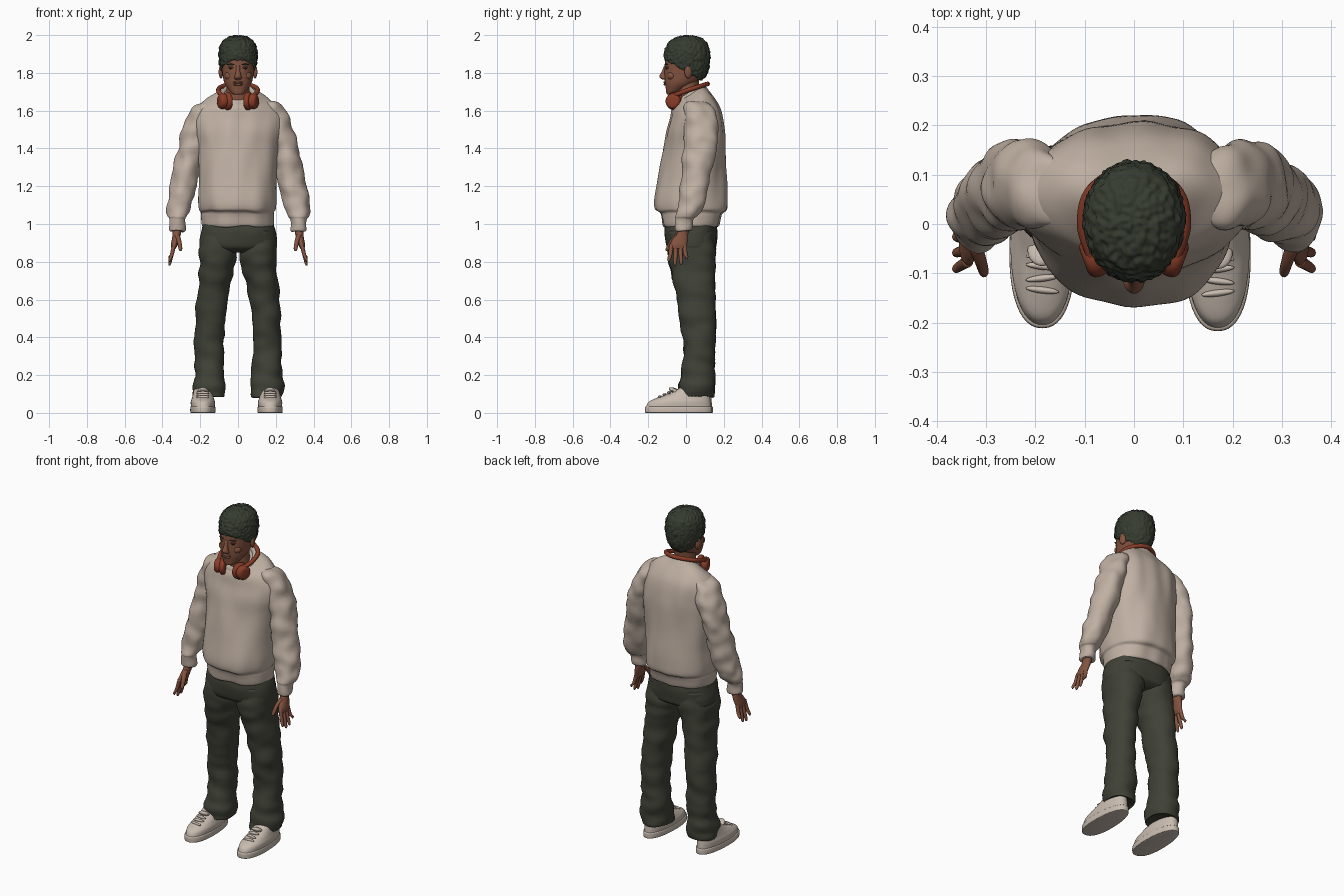
import bpy, bmesh, math
from mathutils import Vector, Matrix, noise

cube = bpy.data.objects.get("Cube")
if cube:
    bpy.data.objects.remove(cube)


def material(name, red, green, blue):
    mat = bpy.data.materials.new(name)
    mat.use_nodes = True
    mat.diffuse_color = (red, green, blue, 1)
    mat.node_tree.nodes["Principled BSDF"].inputs["Base Color"].default_value = (red, green, blue, 1)
    return mat


CREAM = material("cream_knit", .52, .43, .36)
GREEN = material("dark_green_cloth", .05, .053, .037)
HAIR = material("dark_hair", .036, .045, .03)
SKIN = material("brown_skin", .23, .087, .05)
RUST = material("rust_plastic", .25, .045, .02)
WHITE = material("off_white_leather", .58, .5, .43)
DARK = material("dark_eye", .03, .015, .01)


def finish(name, bm, mat):
    mesh = bpy.data.meshes.new(name)
    bmesh.ops.recalc_face_normals(bm, faces=bm.faces)
    bm.to_mesh(mesh)
    bm.free()
    mesh.materials.append(mat)
    mesh.polygons.foreach_set("use_smooth", [True] * len(mesh.polygons))
    obj = bpy.data.objects.new(name, mesh)
    bpy.context.collection.objects.link(obj)
    return obj


def spline(rows, steps):
    """Smooth interpolation through rows of numbers."""
    rows = [Vector(r) for r in rows]
    padded = [rows[0]] + rows + [rows[-1]]
    for a, b, c, d in zip(padded, padded[1:], padded[2:], padded[3:]):
        m, n = (c - a) / 2, (d - b) / 2
        for i in range(steps):
            t = i / steps
            yield b + m * t + (3 * (c - b) - 2 * m - n) * t**2 + (2 * (b - c) + m + n) * t**3
    yield rows[-1]


def loft(name, rows, mat, side=1, power=2, fold=0, freq=(1, 1, 1), toe=0, segs=48, steps=5):
    """Skin over level rings; each row is z, centre x, centre y, radius x, radius y, tilt."""
    bm = bmesh.new()
    rings = []
    for z, cx, cy, rx, ry, tilt in spline([tuple(r) + (0,) * (6 - len(r)) for r in rows], steps):
        ring = []
        for k in range(segs):
            a = math.tau * k / segs
            c, s = (math.copysign(abs(f) ** (2 / power), f) for f in (math.cos(a), math.sin(a)))
            x = cx + rx * c * (1 - toe * s)
            ring.append(bm.verts.new((side * x, cy + ry * s, z + tilt * ry * s)))
        rings.append(ring)
    for low, high in zip(rings, rings[1:]):
        for k in range(segs):
            j = (k + 1) % segs
            bm.faces.new((low[k], low[j], high[j], high[k]))
    bm.faces.new(rings[0])
    bm.faces.new(rings[-1])
    bmesh.ops.recalc_face_normals(bm, faces=bm.faces)
    if fold:
        bm.normal_update()
        moves = [v.normal * fold * noise.noise(Vector(p * f for p, f in zip(v.co, freq)))
                 for v in bm.verts]
        for v, move in zip(bm.verts, moves):
            v.co += move
    return finish(name, bm, mat)


def blob(name, place, size, mat, turn=0, axis="Z"):
    bm = bmesh.new()
    bmesh.ops.create_uvsphere(bm, u_segments=24, v_segments=14, radius=1)
    scale = Matrix.Diagonal((*size, 1))
    bm.transform(Matrix.Translation(place) @ Matrix.Rotation(turn, 4, axis) @ scale)
    return finish(name, bm, mat)


def disc(name, place, radius, depth, turn, mat):
    """Rounded disc whose axis lies near x."""
    bm = bmesh.new()
    bmesh.ops.create_cone(bm, cap_ends=True, segments=40, radius1=radius, radius2=radius, depth=depth)
    rims = [e for e in bm.edges if abs(e.verts[0].co.z - e.verts[1].co.z) < depth / 2]
    bmesh.ops.bevel(bm, geom=rims, offset=depth * .4, segments=4, profile=.5, affect="EDGES")
    bm.transform(Matrix.Translation(place) @ Matrix.Rotation(turn, 4, "Z")
                 @ Matrix.Rotation(math.pi / 2, 4, "Y"))
    return finish(name, bm, mat)


# Sweatshirt body: ribbed hem, bloused waist, sloping shoulders and neckline
loft("sweatshirt_body", [
    (.985, 0, .025, .17, .13), (.99, 0, .025, .188, .15), (1.04, 0, .025, .192, .16),
    (1.06, 0, .025, .192, .168), (1.08, 0, .025, .203, .19), (1.14, 0, .025, .208, .191),
    (1.26, 0, .035, .205, .178), (1.4, 0, .047, .212, .163), (1.5, 0, .05, .228, .15, .1),
    (1.58, 0, .052, .225, .13, .2), (1.64, 0, .04, .18, .11, .3), (1.675, 0, .03, .125, .09, .45),
    (1.69, 0, .022, .092, .08, .55)],
    CREAM, power=2.25, fold=.013, freq=(11, 11, 4), segs=96, steps=6)
loft("collar", [
    (1.67, 0, .022, .1, .086, .55), (1.69, 0, .021, .094, .081, .58), (1.7, 0, .02, .083, .073, .6),
    (1.69, 0, .02, .072, .064, .6), (1.66, 0, .02, .07, .062, .6)], CREAM)

# Trouser seat and waist
loft("trouser_seat", [
    (1.02, 0, .028, .18, .13), (.96, 0, .026, .197, .138), (.9, 0, .027, .204, .135),
    (.87, 0, .03, .195, .125), (.85, 0, .03, .12, .09)], GREEN, power=2.5, fold=.006, freq=(12, 12, 12))

# Head, neck and face
loft("neck", [(1.58, 0, .02, .075, .065), (1.66, 0, .012, .064, .06), (1.72, 0, .008, .06, .058),
              (1.79, 0, .015, .06, .06)], SKIN)
loft("head", [
    (1.685, 0, -.075, .018, .018), (1.69, 0, -.073, .032, .03), (1.715, 0, -.055, .053, .052),
    (1.75, 0, -.027, .073, .085), (1.8, 0, -.002, .083, .112), (1.85, 0, .004, .088, .115),
    (1.9, 0, .006, .088, .112), (1.95, 0, .008, .075, .095), (1.975, 0, .008, .04, .05)],
    SKIN, power=2.15)
loft("nose", [(1.764, 0, -.113, .012, .008), (1.772, 0, -.118, .021, .018), (1.784, 0, -.12, .017, .021),
              (1.81, 0, -.115, .011, .012), (1.84, 0, -.108, .01, .008)], SKIN, segs=24)
for lip, z, depth in (("upper_lip", 1.75, .012), ("lower_lip", 1.739, .011)):
    blob(lip, (0, -.108, z), (.026, depth, .007), SKIN)
loft("hair", [
    (1.81, 0, -.013, .08, .085, -.55), (1.82, 0, -.013, .091, .103, -.55),
    (1.86, 0, .002, .1, .117, -.4), (1.91, 0, .011, .102, .117, -.2), (1.955, 0, .012, .09, .104, -.05),
    (1.983, 0, .01, .062, .072), (1.996, 0, .01, .028, .032), (1.998, 0, .01, .004, .004)],
    HAIR, fold=.007, freq=(75, 75, 75), segs=144, steps=9)

# Headphones resting round the neck
arc = [(-.085, -.065, 1.68), (-.104, 0, 1.705), (-.085, .07, 1.728), (0, .115, 1.742),
       (.085, .07, 1.728), (.104, 0, 1.705), (.085, -.065, 1.68)]
curve = bpy.data.curves.new("headphone_band", "CURVE")
curve.dimensions = "3D"
curve.bevel_depth = .012
curve.use_fill_caps = True
path = list(spline(arc, 8))
line = curve.splines.new("POLY")
line.points.add(len(path) - 1)
for point, co in zip(line.points, path):
    point.co = (*co, 1)
curve.materials.append(RUST)
bpy.context.collection.objects.link(bpy.data.objects.new("headphone_band", curve))

# Paired parts
for label, side in (("left", 1), ("right", -1)):
    def at(x, y, z):
        return (side * x, y, z)

    blob(label + "_ear", at(.09, .012, 1.805), (.011, .021, .034), SKIN, side * .35)
    blob(label + "_eye", at(.035, -.1, 1.823), (.014, .007, .005), DARK, side * .35)
    blob(label + "_eyelid", at(.035, -.1, 1.829), (.018, .008, .005), SKIN, side * .35)
    blob(label + "_eyebrow", at(.038, -.104, 1.845), (.021, .006, .004), HAIR, side * .4)
    blob(label + "_cheek", at(.045, -.075, 1.785), (.026, .024, .024), SKIN)

    disc(label + "_headphone_shell", at(.081, -.067, 1.65), .041, .045, side * -.35, RUST)
    disc(label + "_headphone_cushion", at(.055, -.06, 1.65), .048, .03, side * -.35, RUST)

    loft(label + "_sleeve", [
        (1.645, .15, .06, .02, .04), (1.63, .17, .065, .055, .07), (1.57, .2, .075, .066, .085),
        (1.48, .228, .08, .07, .09), (1.4, .249, .075, .071, .085), (1.3, .27, .06, .071, .08),
        (1.2, .289, .045, .071, .076), (1.12, .308, .03, .067, .073), (1.07, .318, .016, .061, .066),
        (1.04, .32, .002, .052, .056), (1.025, .32, -.006, .043, .045), (.97, .322, -.013, .039, .042),
        (.965, .322, -.013, .03, .033)], CREAM, side, fold=.014, freq=(13, 13, 16), segs=64)

    loft(label + "_trouser_leg", [
        (.96, .1, .028, .09, .12), (.85, .104, .03, .102, .127), (.75, .118, .036, .09, .117),
        (.6, .138, .053, .081, .101), (.45, .149, .065, .077, .091), (.3, .153, .07, .077, .082),
        (.18, .152, .062, .082, .092), (.12, .152, .055, .085, .096), (.085, .152, .053, .082, .093),
        (.09, .152, .053, .07, .08)], GREEN, side, power=2.2, fold=.013, freq=(8, 8, 17), segs=64, steps=7)

    # Hand with four fingers and a thumb
    loft(label + "_palm", [
        (.99, .322, -.012, .024, .028), (.95, .324, -.018, .022, .03), (.92, .33, -.03, .02, .041),
        (.89, .337, -.04, .018, .045), (.87, .341, -.042, .011, .04)], SKIN, side, segs=24)
    for finger, y, tip in (("index", -.076, .8), ("middle", -.053, .78), ("ring", -.03, .785),
                           ("little", -.009, .815)):
        fan = (y + .04) * .2
        loft(f"{label}_{finger}_finger", [
            (.895, .337, y, .011, .012), (.84, .35, y + fan, .01, .011),
            (tip + .012, .361, y + 2 * fan, .008, .009), (tip, .363, y + 2 * fan, .003, .003)],
            SKIN, side, segs=16)
    loft(label + "_thumb", [
        (.945, .324, -.04, .014, .018), (.91, .312, -.072, .012, .015), (.87, .305, -.096, .01, .011),
        (.857, .305, -.102, .004, .004)], SKIN, side, segs=16)

    # Trainer with thick sole, tongue and laces
    foot = .17 if side > 0 else .186
    front = -.04 if side > 0 else -.034
    loft(label + "_shoe_sole", [
        (0, foot, front, .062, .172), (.004, foot, front, .066, .177), (.028, foot, front, .066, .177),
        (.034, foot, front, .062, .173)], WHITE, side, power=2.3, toe=.08)
    loft(label + "_shoe_upper", [
        (.03, foot, front, .063, .172), (.058, foot, front + .006, .064, .164),
        (.078, foot, front + .025, .058, .143), (.1, foot, front + .055, .052, .11),
        (.125, foot, front + .08, .047, .085), (.14, foot, front + .09, .04, .072)],
        WHITE, side, power=2.2, toe=.06)
    blob(label + "_shoe_tongue", at(foot, front - .02, .115), (.03, .035, .013), WHITE, -.5, "X")
    for i in range(4):
        blob(f"{label}_lace_{i + 1}", at(foot, front - .1 + .024 * i, .084 + .011 * i),
             (.034, .007, .009), WHITE, side * .12 * (-1) ** i)
